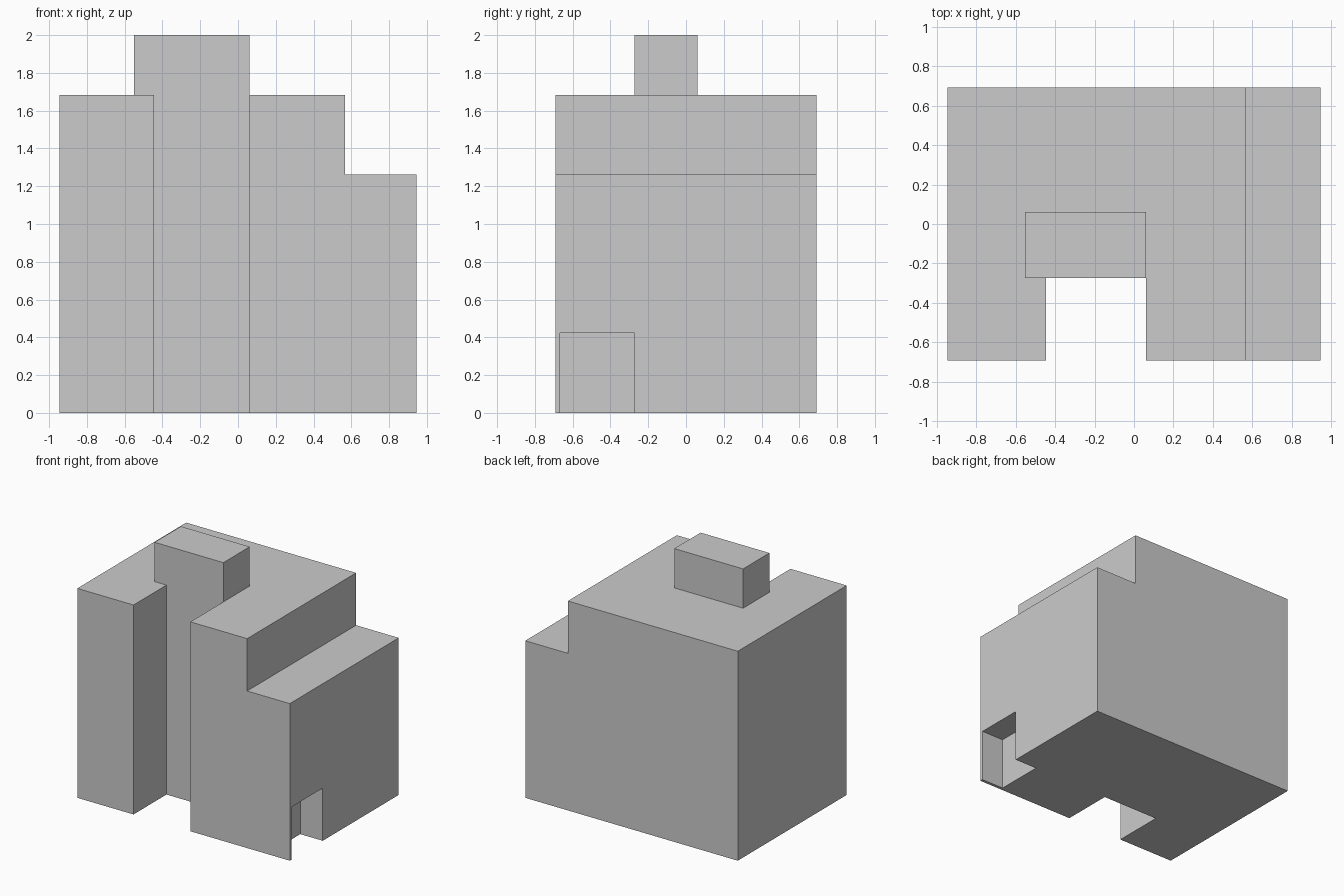
import bpy
import bmesh

if "Cube" in bpy.data.objects:
    bpy.data.objects.remove(bpy.data.objects["Cube"])


def prism(name, profile, y0, y1):
    """Extrude an x-z profile from y0 to y1."""
    bm = bmesh.new()
    face = bm.faces.new([bm.verts.new((x, y0, z)) for x, z in profile])
    out = bmesh.ops.extrude_face_region(bm, geom=[face])
    moved = [v for v in out["geom"] if isinstance(v, bmesh.types.BMVert)]
    bmesh.ops.translate(bm, verts=moved, vec=(0, y1 - y0, 0))
    bmesh.ops.recalc_face_normals(bm, faces=bm.faces)
    mesh = bpy.data.meshes.new(name)
    bm.to_mesh(mesh)
    bm.free()
    obj = bpy.data.objects.new(name, mesh)
    bpy.context.collection.objects.link(obj)
    return obj


def box(name, x0, x1, y0, y1, z0, z1):
    return prism(name, [(x0, z0), (x1, z0), (x1, z1), (x0, z1)], y0, y1)


def cut(target, cutter):
    mod = target.modifiers.new(cutter.name, 'BOOLEAN')
    mod.operation = 'DIFFERENCE'
    mod.solver = 'EXACT'
    mod.object = cutter
    cutter.hide_render = True
    cutter.hide_set(True)


# Main building with the lower step on the right
building = prism("building", [(-0.945, 0), (0.945, 0), (0.945, 1.263),
                              (0.566, 1.263), (0.566, 1.684), (-0.945, 1.684)],
                 -0.692, 0.692)

# Full-height recess in the front, small doorway niche in the right side
cut(building, box("front_recess_cutter", -0.445, 0.061, -1, -0.273, -0.5, 2.5))
cut(building, box("doorway_cutter", 0.745, 1.2, -0.667, -0.273, -0.5, 0.423))

# Roof block, flush with the back wall of the recess
box("roof_block", -0.551, 0.061, -0.273, 0.062, 1.684, 2.0)
